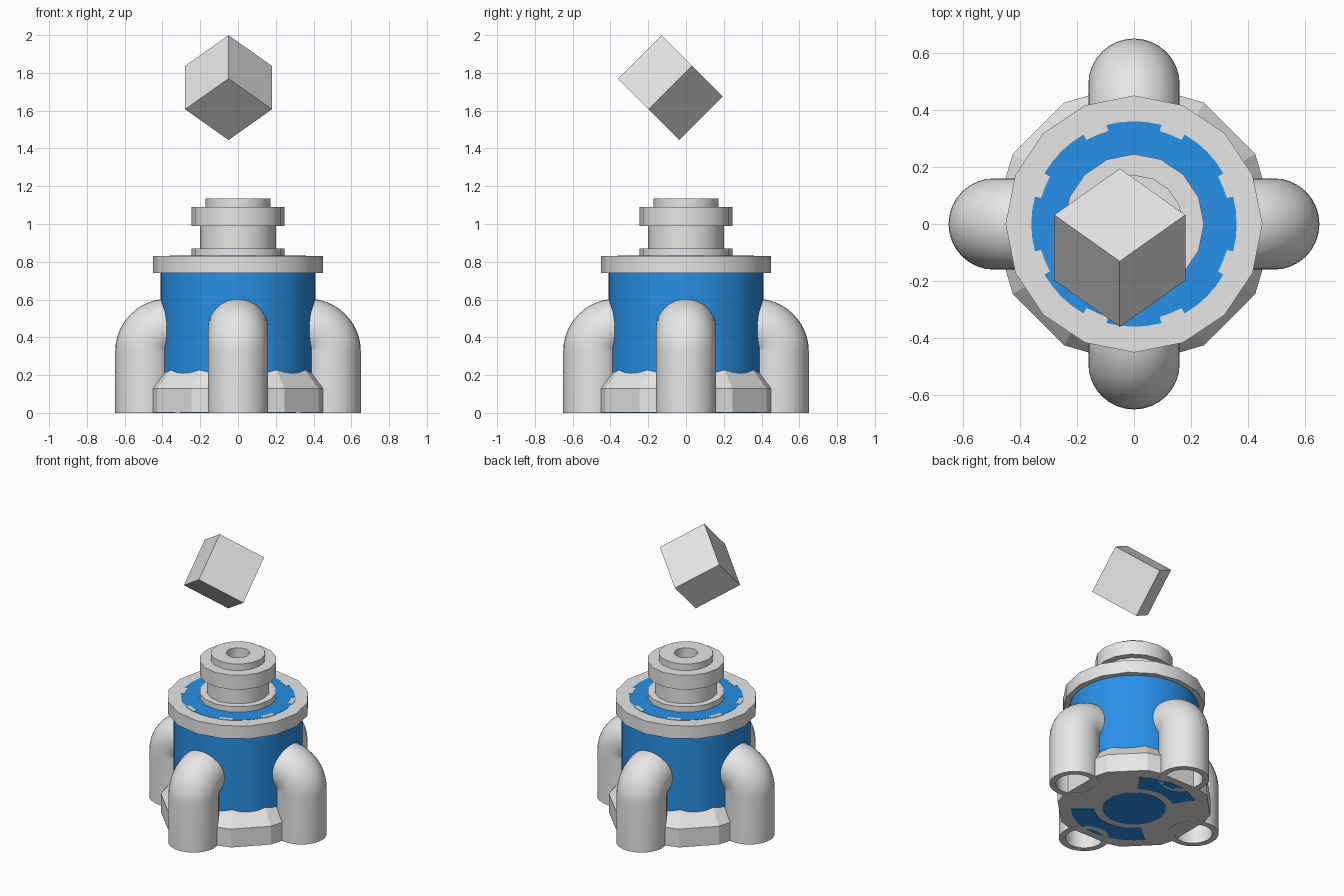
import bpy, bmesh, math
from mathutils import Matrix, Vector

cube = bpy.data.objects.get("Cube")
if cube:
    bpy.data.objects.remove(cube, do_unlink=True)


def material(name, rgb):
    m = bpy.data.materials.new(name)
    m.use_nodes = True
    m.diffuse_color = (*rgb, 1)
    m.node_tree.nodes["Principled BSDF"].inputs["Base Color"].default_value = (*rgb, 1)
    return m


GREY = material("light grey", (0.8, 0.8, 0.8))
BLUE = material("bright blue", (0.022, 0.305, 0.865))


def finish(name, bm, mat, smooth=True):
    bmesh.ops.recalc_face_normals(bm, faces=bm.faces)
    mesh = bpy.data.meshes.new(name)
    bm.to_mesh(mesh)
    bm.free()
    mesh.materials.append(mat)
    ob = bpy.data.objects.new(name, mesh)
    bpy.context.collection.objects.link(ob)
    if smooth:
        bpy.ops.object.select_all(action="DESELECT")
        bpy.context.view_layer.objects.active = ob
        ob.select_set(True)
        bpy.ops.object.shade_smooth_by_angle(angle=math.radians(35))
    return ob


def loft(name, rings, mat, smooth=True):
    """Skin a list of equal rings of points and cap both ends."""
    bm = bmesh.new()
    loops = [[bm.verts.new(p) for p in ring] for ring in rings]
    n = len(loops[0])
    for a, b in zip(loops, loops[1:]):
        for i in range(n):
            j = (i + 1) % n
            bm.faces.new((a[i], a[j], b[j], b[i]))
    bm.faces.new(loops[0])
    bm.faces.new(loops[-1])
    return finish(name, bm, mat, smooth)


def circle(r, z, n):
    return [(r * math.cos(math.tau * i / n), r * math.sin(math.tau * i / n), z)
            for i in range(n)]


def lathe(name, profile, n, mat):
    return loft(name, [circle(r, z, n) for r, z in profile], mat)


def sector(name, r0, r1, a0, a1, z0, z1, mat, steps=10):
    """Thin plate covering part of a ring."""
    angles = [math.radians(a0 + (a1 - a0) * i / steps) for i in range(steps + 1)]
    outline = [(r1 * math.cos(a), r1 * math.sin(a)) for a in angles]
    outline += [(r0 * math.cos(a), r0 * math.sin(a)) for a in reversed(angles)]
    return loft(name, [[(x, y, z) for x, y in outline] for z in (z0, z1)], mat, False)


# Drum and its top plate
lathe("drum", [(0.41, 0.1), (0.41, 0.78)], 48, BLUE)
lathe("top_plate", [(0.45, 0.74), (0.45, 0.83)], 16, GREY)
lathe("top_inlay", [(0.36, 0.825), (0.36, 0.832)], 48, BLUE)
for k in range(8):
    mid = 22.5 + 45 * k
    sector("inlay_notch", 0.338, 0.365, mid - 7, mid + 7, 0.83, 0.834, GREY, 2)

# Base block with chamfered upper part
quarter = [(0.45, -0.16), (0.45, 0.16), (0.425, 0.245), (0.245, 0.425)]
outline = []
for k in range(4):
    turn = Matrix.Rotation(k * math.pi / 2, 2)
    corners = quarter + [(0.16, 0.45)]
    outline += [turn @ Vector(p) for p in corners[1:4]] + [turn @ Vector(corners[4])]
# The shared corners keep the outline closed between quarters
base_rings = [[(p.x * s, p.y * s, z) for p in outline]
              for s, z in ((1, 0.002), (1, 0.13), (0.78, 0.26))]
loft("base", base_rings, GREY, False)

# Blue areas on the underside
lathe("underside_disc", [(0.2, 0), (0.2, 0.004)], 32, BLUE)
sector("underside_patch_back", 0.25, 0.4, 55, 125, 0, 0.004, BLUE)
sector("underside_patch_front", 0.25, 0.4, 220, 320, 0, 0.004, BLUE)

# Stepped neck with a bore in its top
lathe("neck", [(0.245, 0.82), (0.245, 0.87), (0.2, 0.87), (0.2, 0.99),
               (0.245, 0.99), (0.245, 1.09), (0.172, 1.09), (0.172, 1.135),
               (0.075, 1.135), (0.075, 1.0)], 16, GREY)

# Four bent pipes, open at the bottom
PIPE_X, BEND_X, BEND_Z, SIDES = 0.49, 0.37, 0.325, 32


def pipe_ring(r, centre, tilt):
    turn = Matrix.Translation(centre) @ Matrix.Rotation(-tilt, 4, "Y")
    return [turn @ Vector(p) for p in circle(r, 0, SIDES)]


sections = [pipe_ring(r, (PIPE_X, 0, z), 0) for r, z in ((0.12, 0.4), (0.12, 0), (0.16, 0))]
for i in range(13):
    a = math.pi / 2 * i / 12
    reach = PIPE_X - BEND_X
    sections.append(pipe_ring(
        0.16, (BEND_X + reach * math.cos(a), 0, BEND_Z + reach * math.sin(a)), a))
sections.append(pipe_ring(0.16, (0.2, 0, BEND_Z + reach), math.pi / 2))
for k, side in enumerate(("left", "back", "right", "front")):
    spin = Matrix.Rotation(k * math.pi / 2, 4, "Z")
    loft(side + "_pipe", [[spin @ p for p in ring] for ring in sections], GREY)

# Tilted cube floating above
h = math.sqrt(0.5)
axes = Matrix(((h, 0.5, -0.5), (0, -h, -h), (-h, 0.5, -0.5))).transposed().to_4x4()
bm = bmesh.new()
bmesh.ops.create_cube(bm, size=0.325,
                      matrix=Matrix.Translation((-0.05, -0.083, 1.722)) @ axes)
finish("floating_cube", bm, GREY, False)
